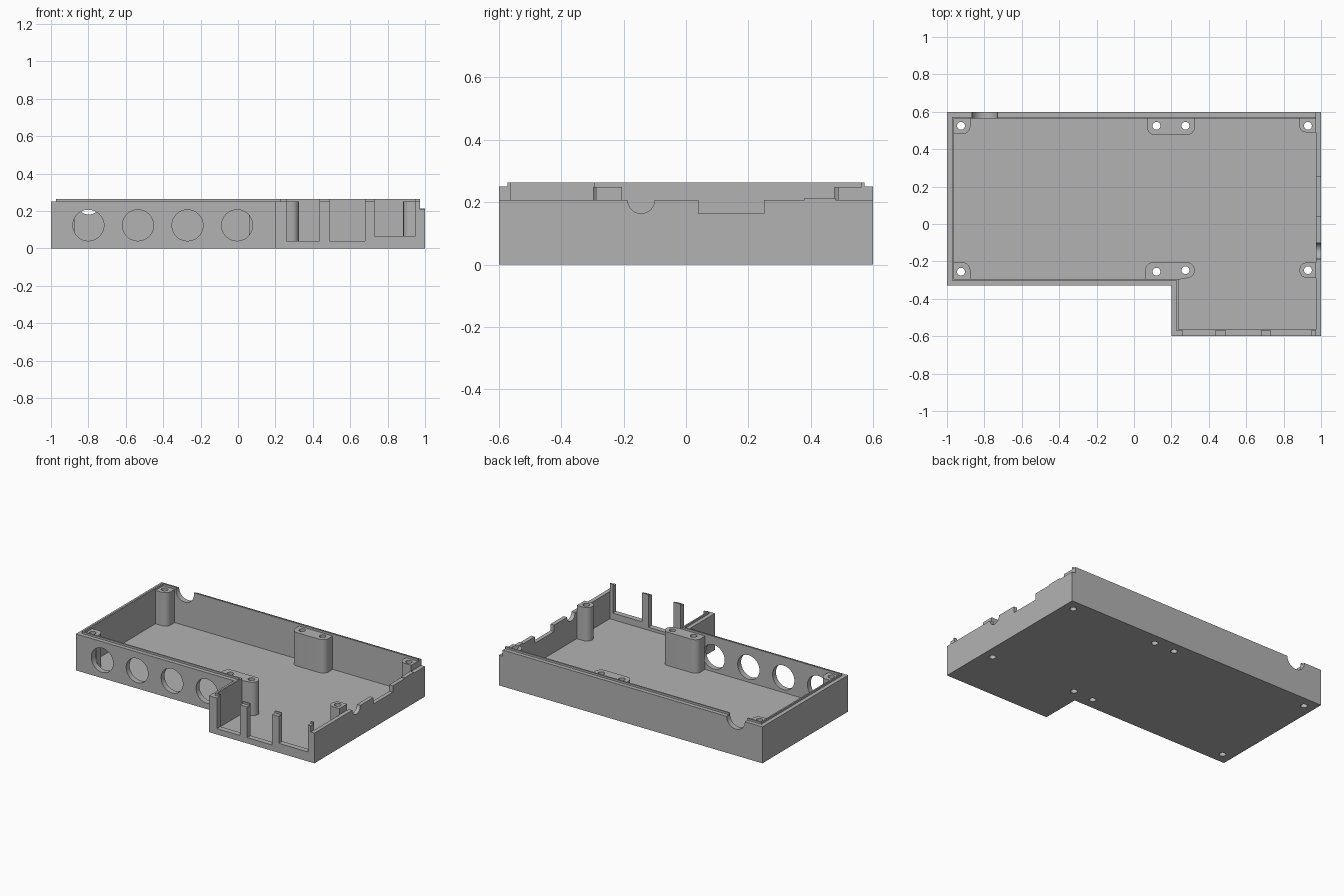
import bpy, bmesh, math
from mathutils import Matrix, Vector

cube = bpy.data.objects.get("Cube")
if cube:
    bpy.data.objects.remove(cube, do_unlink=True)

WALL, LIP = 0.037, 0.027
FLOOR, RIM, TOP, LOW = 0.02, 0.25, 0.263, 0.207

grey = bpy.data.materials.new("plain_grey")
grey.use_nodes = True
colour = (0.45, 0.45, 0.45, 1)
grey.diffuse_color = colour
grey.node_tree.nodes["Principled BSDF"].inputs["Base Color"].default_value = colour


def make_object(name, bm):
    bmesh.ops.recalc_face_normals(bm, faces=bm.faces)
    mesh = bpy.data.meshes.new(name)
    bm.to_mesh(mesh)
    bm.free()
    mesh.materials.append(grey)
    obj = bpy.data.objects.new(name, mesh)
    bpy.context.collection.objects.link(obj)
    return obj


def prism(name, points, start, end, axis="z"):
    """Extrude a flat outline along z, or a (y, z) outline along x."""
    bm = bmesh.new()
    place = (lambda a, b: (a, b, start)) if axis == "z" else (lambda a, b: (start, a, b))
    face = bm.faces.new([bm.verts.new(place(*p)) for p in points])
    moved = bmesh.ops.extrude_face_region(bm, geom=[face])["geom"]
    step = Vector((0, 0, end - start)) if axis == "z" else Vector((end - start, 0, 0))
    bmesh.ops.translate(bm, vec=step, verts=[v for v in moved if isinstance(v, bmesh.types.BMVert)])
    return make_object(name, bm)


def box(name, x0, x1, y0, y1, z0, z1):
    return prism(name, [(x0, y0), (x1, y0), (x1, y1), (x0, y1)], z0, z1)


def cylinder(name, centre, radius, depth, axis="Z", sides=48):
    bm = bmesh.new()
    turn = {"Z": Matrix(), "X": Matrix.Rotation(math.pi / 2, 4, "Y"),
            "Y": Matrix.Rotation(math.pi / 2, 4, "X")}[axis]
    bmesh.ops.create_cone(bm, cap_ends=True, segments=sides, radius1=radius, radius2=radius,
                          depth=depth, matrix=Matrix.Translation(centre) @ turn)
    return make_object(name, bm)


def outline(inset, right=None):
    """Stepped footprint, moved inwards."""
    right = inset if right is None else right
    x0, x1, xm = -1 + inset, 1 - right, 0.2 + inset
    back, step, front = 0.6 - inset, -0.33 + inset, -0.6 + inset
    return [(x0, back), (x0, step), (xm, step), (xm, front), (x1, front), (x1, back)]


def rounded_post(name, circles, anchors, radius=0.042):
    """Column whose section is the hull of some circles and wall points."""
    points = list(anchors)
    for cx, cy in circles:
        for i in range(32):
            a = math.tau * i / 32
            points.append((cx + radius * math.cos(a), cy + radius * math.sin(a)))
    bm = bmesh.new()
    for z in (FLOOR / 2, RIM - 0.001):
        for x, y in points:
            bm.verts.new((x, y, z))
    hull = bmesh.ops.convex_hull(bm, input=bm.verts)
    inside = {v for v in hull["geom_interior"] if isinstance(v, bmesh.types.BMVert)}
    bmesh.ops.delete(bm, geom=list(inside), context="VERTS")
    bmesh.ops.dissolve_limit(bm, angle_limit=0.01, verts=bm.verts, edges=bm.edges)
    return make_object(name, bm)


def combine(target, tool, operation):
    tool.hide_render = True
    mod = target.modifiers.new("combine", "BOOLEAN")
    mod.operation, mod.solver, mod.object = operation, "EXACT", tool
    bpy.context.view_layer.update()
    graph = bpy.context.evaluated_depsgraph_get()
    mesh = bpy.data.meshes.new_from_object(target.evaluated_get(graph))
    target.modifiers.clear()
    target.data = mesh
    bpy.data.objects.remove(tool, do_unlink=True)


# Tray with raised inner lip
tray = prism("enclosure_tray", outline(0), 0, RIM)
combine(tray, prism("lip", outline(LIP, 0.01), 0.1, TOP), "UNION")
combine(tray, prism("cavity", outline(WALL, LIP), FLOOR, 0.4), "DIFFERENCE")

# Screw posts joined to the walls
IN = 0.015
posts = [
    ("back_right_post", [(-0.917, 0.522)], [(-1 + IN, 0.48), (-0.875, 0.6 - IN), (-1 + IN, 0.6 - IN)]),
    ("front_right_post", [(-0.917, -0.247)], [(-1 + IN, -0.205), (-0.875, -0.33 + IN), (-1 + IN, -0.33 + IN)]),
    ("back_middle_post", [(0.112, 0.518), (0.283, 0.518)], [(0.07, 0.6 - IN), (0.325, 0.6 - IN)]),
    ("front_middle_post", [(0.102, -0.247), (0.283, -0.247)], [(0.06, -0.33 + IN), (0.22, -0.3)]),
    ("back_left_post", [(0.923, 0.532)], [(1 - IN, 0.49), (0.881, 0.6 - IN), (1 - IN, 0.6 - IN)]),
    ("front_left_post", [(0.926, -0.247)], [(1 - IN, -0.289), (1 - IN, -0.205)]),
]
for name, circles, anchors in posts:
    combine(tray, rounded_post(name, circles, anchors), "UNION")

# Lowered left wall with connector cutout and cable notch
wall_profile = [(-0.7, LOW), (0.04, LOW), (0.04, 0.163), (0.25, 0.163), (0.25, LOW), (0.38, LOW),
                (0.38, 0.213), (0.48, 0.213), (0.48, LOW), (0.7, LOW), (0.7, 0.5), (-0.7, 0.5)]
combine(tray, prism("left_wall_cut", wall_profile, 0.972, 1.1, "x"), "DIFFERENCE")
combine(tray, cylinder("left_notch", (1, -0.144, LOW), 0.043, 0.1, "X"), "DIFFERENCE")

# Open bays in the front wall
for x0, x1, sill in ((0.26, 0.435, 0.04), (0.49, 0.68, 0.04), (0.73, 0.95, 0.065)):
    combine(tray, box("front_bay", x0, x1, -0.7, -0.5, sill, 0.4), "DIFFERENCE")

# Round ports in the recessed front wall
for i in range(4):
    combine(tray, cylinder("port", (-0.8 + 0.265 * i, -0.33, 0.123), 0.083, 0.09, "Y"), "DIFFERENCE")

# Cable notch in the back wall
combine(tray, cylinder("back_notch", (-0.798, 0.6, RIM), 0.069, 0.1, "Y"), "DIFFERENCE")

# Screw holes through posts and floor
for x, y in ((-0.925, 0.525), (0.12, 0.525), (0.275, 0.525), (0.93, 0.525),
             (-0.925, -0.255), (0.12, -0.255), (0.275, -0.247), (0.93, -0.247)):
    combine(tray, cylinder("screw_hole", (x, y, 0.15), 0.021, 0.5, sides=24), "DIFFERENCE")

bpy.ops.object.select_all(action="DESELECT")
tray.select_set(True)
bpy.context.view_layer.objects.active = tray
bpy.ops.object.shade_smooth_by_angle(angle=math.radians(30))
